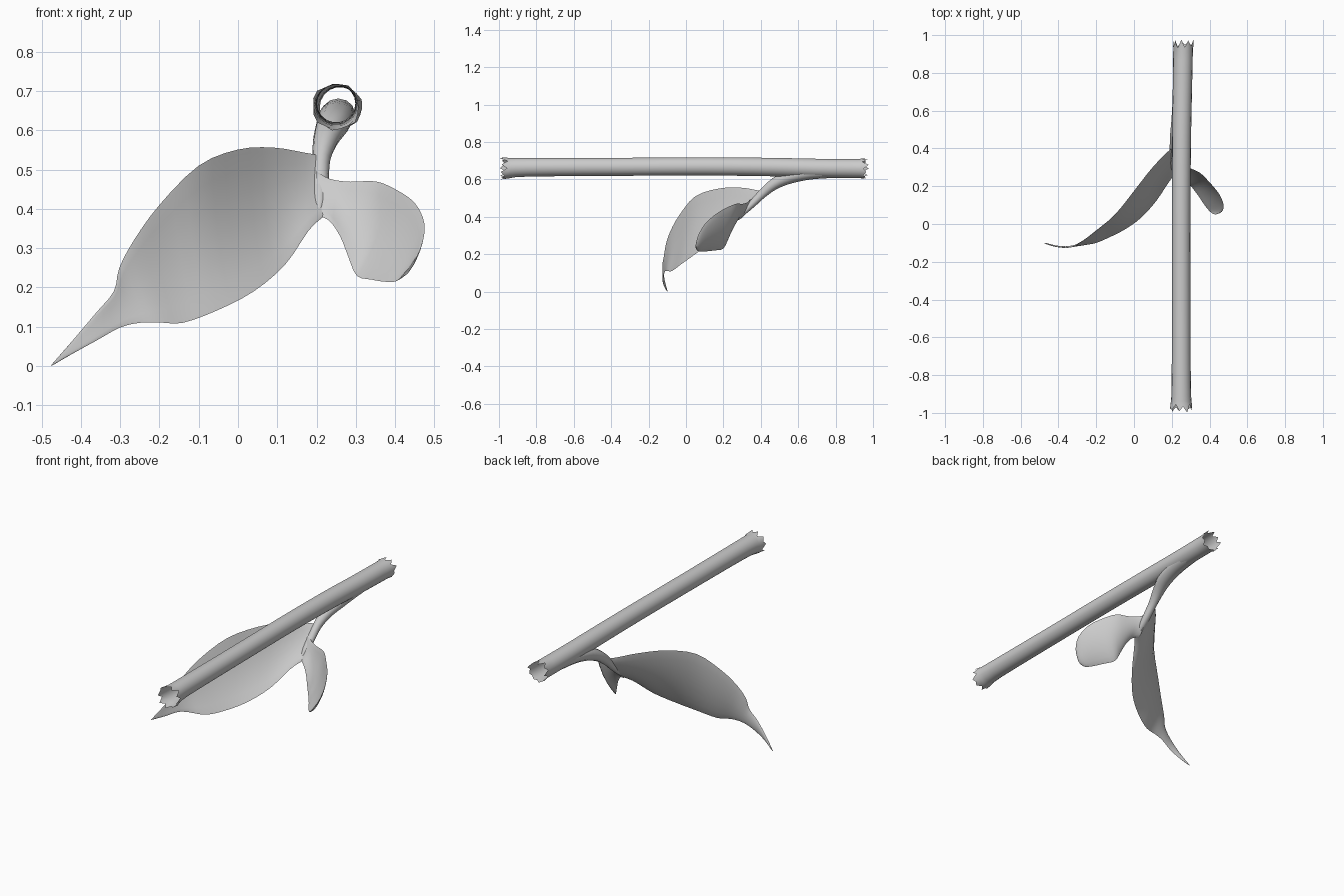
import bpy, bmesh, math, random
from mathutils import Vector

if "Cube" in bpy.data.objects:
    bpy.data.objects.remove(bpy.data.objects["Cube"])

random.seed(4)


def smooth_rows(rows, steps):
    """Catmull-Rom interpolation through rows of numbers."""
    out = []
    n = len(rows)
    for i in range(n - 1):
        quad = [rows[max(0, min(n - 1, k))] for k in (i - 1, i, i + 1, i + 2)]
        for s in range(steps):
            t = s / steps
            out.append([0.5 * (2 * b + (c - a) * t + (2 * a - 5 * b + 4 * c - d) * t * t
                               + (3 * b - a - 3 * c + d) * t ** 3) for a, b, c, d in zip(*quad)])
    out.append(list(rows[-1]))
    return out


def loft(name, rings, capped):
    """Skin closed rings of points into one mesh object."""
    bm = bmesh.new()
    vs = [[bm.verts.new(p) for p in r] for r in rings]
    n = len(rings[0])
    for a, b in zip(vs, vs[1:]):
        for i in range(n):
            j = (i + 1) % n
            bm.faces.new((a[i], a[j], b[j], b[i]))
    if capped:
        bm.faces.new(vs[0])
        bm.faces.new(vs[-1])
    bmesh.ops.recalc_face_normals(bm, faces=bm.faces)
    me = bpy.data.meshes.new(name)
    bm.to_mesh(me)
    bm.free()
    ob = bpy.data.objects.new(name, me)
    bpy.context.collection.objects.link(ob)
    bpy.ops.object.select_all(action='DESELECT')
    ob.select_set(True)
    bpy.context.view_layer.objects.active = ob
    bpy.ops.object.shade_smooth_by_angle(angle=math.radians(50))
    return ob


def leaf(name, stations, camber, thick, base_thick):
    """Thin lens-section blade; each station is top edge xyz + bottom edge xyz."""
    rows = smooth_rows(stations, 3)
    rings = []
    for k, r in enumerate(rows):
        top, bot = Vector(r[:3]), Vector(r[3:])
        f = k / (len(rows) - 1)
        r0, r1 = rows[max(0, k - 1)], rows[min(len(rows) - 1, k + 1)]
        along = (Vector(r1[:3]) + Vector(r1[3:])) - (Vector(r0[:3]) + Vector(r0[3:]))
        nrm = along.cross(top - bot).normalized()
        if nrm.y < 0:
            nrm.negate()
        width = (top - bot).length
        half = min(thick + base_thick * max(0, 1 - f * 5), width * 0.3)
        m = 8
        ring = []
        for i in range(2 * m):
            a = math.pi * i / m
            u = (1 - math.cos(a)) / 2
            bulge = camber * width * 4 * u * (1 - u)
            ring.append(top.lerp(bot, u) + nrm * (bulge + half * math.sin(a)))
        rings.append(ring)
    return loft(name, rings, True)


# Hollow stem with torn, slightly flared ends: y, centre x, centre z, radius
stem = [(-0.95, 0.25, 0.66, 0.056), (-0.85, 0.25, 0.665, 0.051), (-0.4, 0.25, 0.667, 0.049),
        (0.1, 0.25, 0.669, 0.049), (0.45, 0.252, 0.666, 0.050), (0.7, 0.256, 0.660, 0.051),
        (0.93, 0.26, 0.658, 0.052)]
N = 18
rings = []
for y, cx, cz, r in smooth_rows(stem, 3):
    rings.append([Vector((cx + r * math.cos(math.tau * i / N), y, cz + r * math.sin(math.tau * i / N)))
                  for i in range(N)])
for end, sign in ((0, -1), (-1, 1)):
    torn = []
    for i, p in enumerate(rings[end]):
        q = p.copy()
        q.y += sign * ((0.035 if i % 2 else 0.008) + random.uniform(-0.006, 0.014))
        k = random.uniform(1.0, 1.14)
        c = stem[end]
        q.x = c[1] + (q.x - c[1]) * k
        q.z = c[2] + (q.z - c[2]) * k
        torn.append(q)
    rings.insert(0, torn) if end == 0 else rings.append(torn)
loft("stem", rings, False)

# Leaf stalk branching off the underside: x, y, z, half width in x, half depth
stalk = [(0.255, 0.80, 0.645, 0.042, 0.036), (0.25, 0.66, 0.635, 0.045, 0.036),
         (0.24, 0.55, 0.612, 0.042, 0.036), (0.223, 0.47, 0.574, 0.032, 0.030),
         (0.212, 0.41, 0.525, 0.023, 0.024), (0.209, 0.36, 0.475, 0.022, 0.020),
         (0.207, 0.31, 0.425, 0.018, 0.014), (0.205, 0.28, 0.395, 0.007, 0.006)]
rows = smooth_rows(stalk, 3)
rings = []
for k, (x, y, z, a, b) in enumerate(rows):
    p, q = rows[max(0, k - 1)], rows[min(len(rows) - 1, k + 1)]
    t = (Vector(q[:3]) - Vector(p[:3])).normalized()
    side = Vector((1, 0, 0))
    up = t.cross(side).normalized()
    rings.append([Vector((x, y, z)) + side * a * math.cos(math.tau * i / 12)
                  + up * b * math.sin(math.tau * i / 12) for i in range(12)])
loft("leaf_stalk", rings, True)

# Large pointed leaf
leaf("large_leaf", [
    (0.215, 0.41, 0.535, 0.215, 0.262, 0.378),
    (0.17, 0.375, 0.543, 0.18, 0.215, 0.345),
    (0.09, 0.29, 0.556, 0.12, 0.125, 0.258),
    (0.0, 0.175, 0.551, 0.04, 0.035, 0.190),
    (-0.10, 0.05, 0.510, -0.05, -0.03, 0.143),
    (-0.20, -0.035, 0.410, -0.14, -0.075, 0.110),
    (-0.265, -0.085, 0.320, -0.20, -0.10, 0.111),
    (-0.302, -0.108, 0.250, -0.25, -0.11, 0.110),
    (-0.316, -0.118, 0.190, -0.30, -0.117, 0.098),
    (-0.36, -0.126, 0.137, -0.36, -0.125, 0.065),
    (-0.42, -0.118, 0.066, -0.42, -0.118, 0.032),
    (-0.475, -0.10, 0.003, -0.475, -0.10, 0.0)], 0.05, 0.004, 0.007)

# Small rounded leaf
leaf("small_leaf", [
    (0.20, 0.35, 0.495, 0.195, 0.275, 0.382),
    (0.235, 0.325, 0.476, 0.23, 0.255, 0.372),
    (0.285, 0.30, 0.469, 0.26, 0.238, 0.330),
    (0.35, 0.27, 0.470, 0.28, 0.22, 0.280),
    (0.40, 0.22, 0.450, 0.302, 0.20, 0.230),
    (0.45, 0.16, 0.415, 0.34, 0.15, 0.220),
    (0.475, 0.10, 0.360, 0.37, 0.105, 0.215),
    (0.465, 0.065, 0.300, 0.40, 0.068, 0.215),
    (0.438, 0.052, 0.250, 0.42, 0.053, 0.230)], 0.07, 0.004, 0.007)
